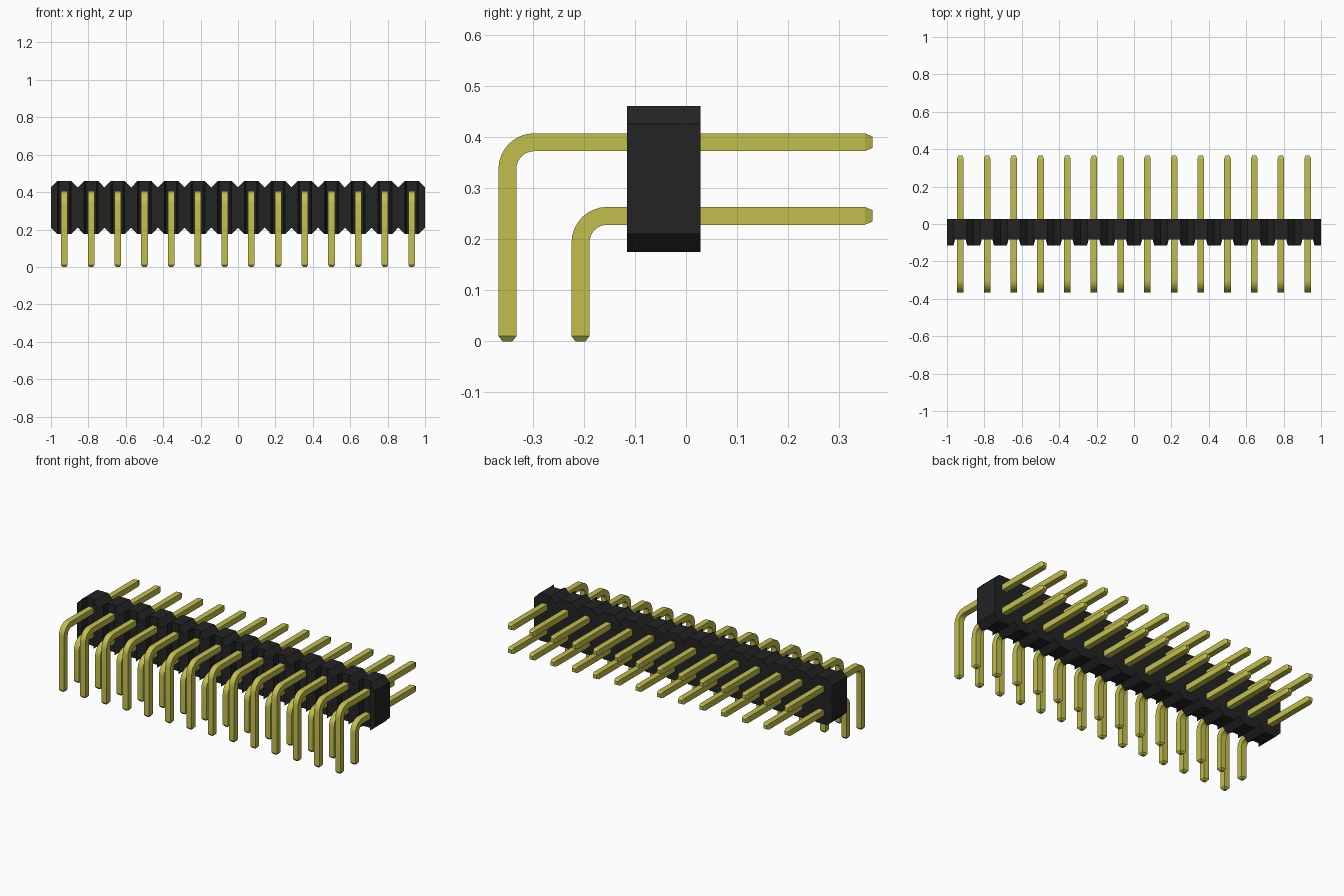
import bpy, bmesh, math

if "Cube" in bpy.data.objects:
    bpy.data.objects.remove(bpy.data.objects["Cube"], do_unlink=True)

COUNT = 14
PITCH = 2.0 / COUNT
HALF = 0.0175          # half thickness of a pin
RADIUS = 0.0525        # centre-line radius of the bend


def material(name, rgb, roughness):
    m = bpy.data.materials.new(name)
    m.use_nodes = True
    m.diffuse_color = (*rgb, 1)
    bsdf = m.node_tree.nodes["Principled BSDF"]
    bsdf.inputs["Base Color"].default_value = (*rgb, 1)
    bsdf.inputs["Roughness"].default_value = roughness
    return m


black = material("black plastic", (0.017, 0.017, 0.017), 0.6)
gold = material("gold metal", (0.54, 0.52, 0.075), 0.5)


def loft(name, rings, mat):
    """Skin a row of four-sided rings and cap both ends."""
    bm = bmesh.new()
    loops = [[bm.verts.new(p) for p in ring] for ring in rings]
    for a, b in zip(loops, loops[1:]):
        for i in range(4):
            j = (i + 1) % 4
            bm.faces.new((a[i], a[j], b[j], b[i]))
    bm.faces.new(loops[0])
    bm.faces.new(loops[-1])
    bmesh.ops.recalc_face_normals(bm, faces=bm.faces)
    mesh = bpy.data.meshes.new(name)
    bm.to_mesh(mesh)
    bm.free()
    mesh.materials.append(mat)
    return mesh


def add(name, mesh, x=0.0):
    ob = bpy.data.objects.new(name, mesh)
    ob.location.x = x
    bpy.context.collection.objects.link(ob)
    return ob


# Housing: chamfered cells in a row, each with a groove down its front face
BACK, FRONT, GROOVE = 0.028, -0.115, -0.083
TOP, BOTTOM, CHAMFER = 0.46, 0.175, 0.035
cell = [(-PITCH / 2, FRONT, CHAMFER), (-0.037, FRONT, 0), (-0.028, GROOVE, 0),
        (0.028, GROOVE, 0), (0.037, FRONT, 0)]
centres = [(i - (COUNT - 1) / 2) * PITCH for i in range(COUNT)]
columns = [(c + dx, y, ch) for c in centres for dx, y, ch in cell]
columns.append((1.0, FRONT, CHAMFER))
add("housing", loft("housing", [
    [(x, y, BOTTOM + ch), (x, BACK, BOTTOM + ch), (x, BACK, TOP - ch), (x, y, TOP - ch)]
    for x, y, ch in columns], black))


def pin_mesh(name, leg_y, arm_z):
    """Square pin: leg up from the board, quarter bend, arm towards the back."""
    up, flat = math.pi, math.pi / 2
    # Stations: y, z, angle of the outward side, half thickness
    path = [(leg_y, 0.0, up, 0.010), (leg_y, 0.01, up, HALF)]
    for k in range(9):
        a = up - flat * k / 8
        path.append((leg_y + RADIUS + RADIUS * math.cos(a),
                     arm_z - RADIUS + RADIUS * math.sin(a), a, HALF))
    path += [(0.35, arm_z, flat, HALF), (0.365, arm_z, flat, 0.011)]
    rings = []
    for y, z, a, h in path:
        c, s = math.cos(a) * h, math.sin(a) * h
        rings.append([(-h, y - c, z - s), (h, y - c, z - s),
                      (h, y + c, z + s), (-h, y + c, z + s)])
    return loft(name, rings, gold)


# Two rows of bent pins
pins = []
for row, leg_y, arm_z in (("upper_pin", -0.3495, 0.3895), ("lower_pin", -0.2065, 0.2455)):
    mesh = pin_mesh(row, leg_y, arm_z)
    for i, x in enumerate(centres):
        pins.append(add(f"{row}_{i + 1}", mesh, x))

# Smooth the bends, keep the square edges crisp
bpy.ops.object.select_all(action='DESELECT')
for ob in (pins[0], pins[COUNT]):
    ob.select_set(True)
    bpy.context.view_layer.objects.active = ob
bpy.ops.object.shade_smooth_by_angle(angle=math.radians(20))
bpy.ops.object.select_all(action='DESELECT')
